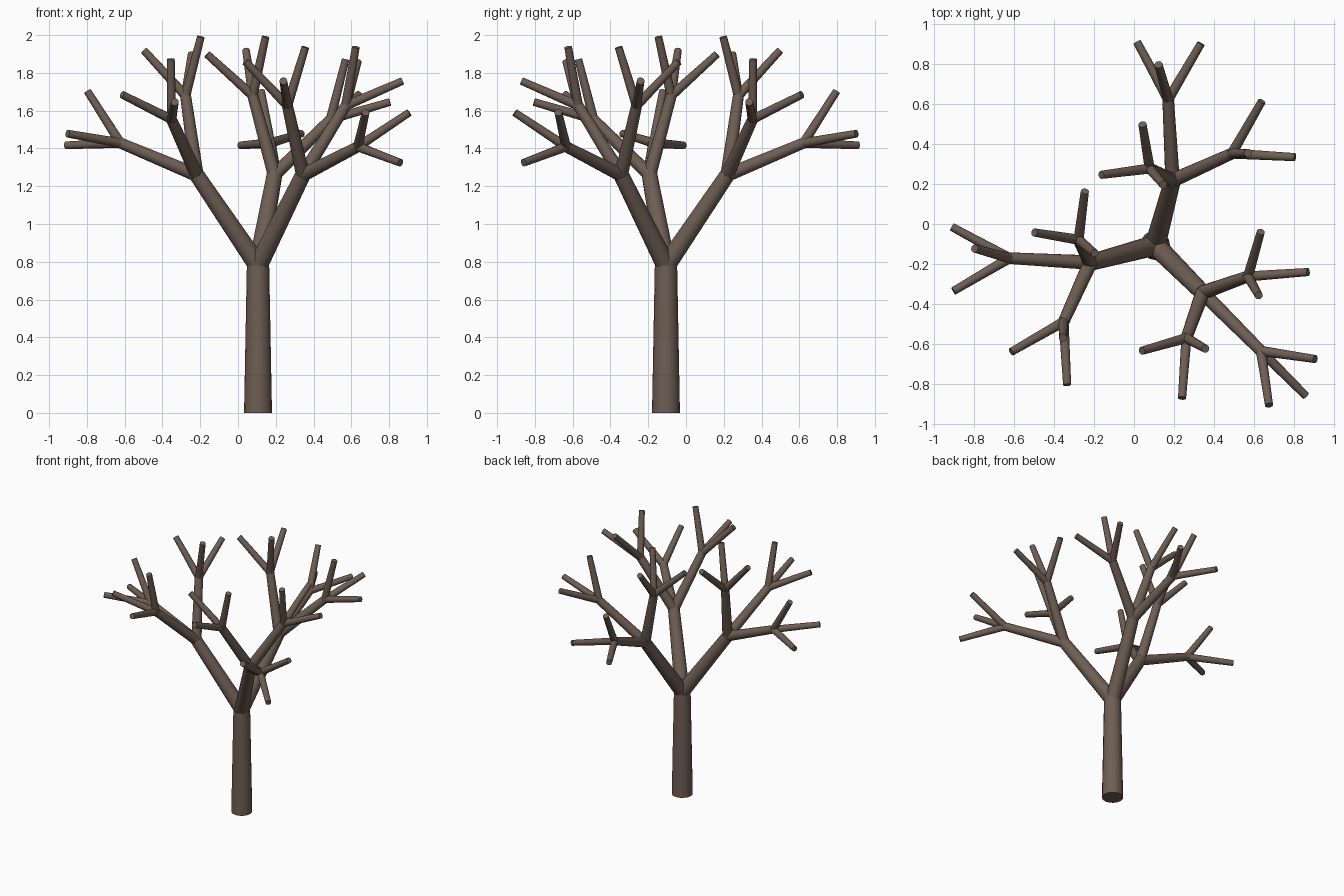
import bpy
from math import radians
from mathutils import Matrix, Vector

if "Cube" in bpy.data.objects:
    bpy.data.objects.remove(bpy.data.objects["Cube"])

SPREAD = radians(35)          # tilt of each child branch from its parent
LENGTH_RATIO, RADIUS_RATIO, TAPER = 0.75, 0.7, 0.8
FORKS = [(0, 0), (120, -90), (240, 90)]   # (direction around parent, roll of child frame)
NAMES = ["trunk", "main_branch", "side_branch", "twig"]

bark = bpy.data.materials.new("bark")
bark.diffuse_color = (0.155, 0.112, 0.087, 1)
bark.use_nodes = True
bark.node_tree.nodes["Principled BSDF"].inputs["Base Color"].default_value = bark.diffuse_color


def turn(degrees):
    return Matrix.Rotation(radians(degrees), 3, 'Z')


def limb(level, start, frame, length, radius):
    """One tapered limb, then its three children."""
    axis = frame @ Vector((0, 0, 1))
    bpy.ops.mesh.primitive_cone_add(
        vertices=16, radius1=radius, radius2=radius * TAPER, depth=length,
        location=start + axis * length / 2, rotation=frame.to_euler())
    ob = bpy.context.object
    ob.name = NAMES[level]
    ob.data.materials.append(bark)
    bpy.ops.object.shade_smooth_by_angle(angle=radians(40))
    if level + 1 < len(NAMES):
        for around, roll in FORKS:
            child = frame @ turn(around) @ Matrix.Rotation(SPREAD, 3, 'Y') @ turn(roll)
            limb(level + 1, start + axis * length, child,
                 length * LENGTH_RATIO, radius * RADIUS_RATIO)


# Whole tree grows from the foot of the trunk
limb(0, Vector((0.106, -0.106, 0)), turn(-45), 0.78, 0.074)
